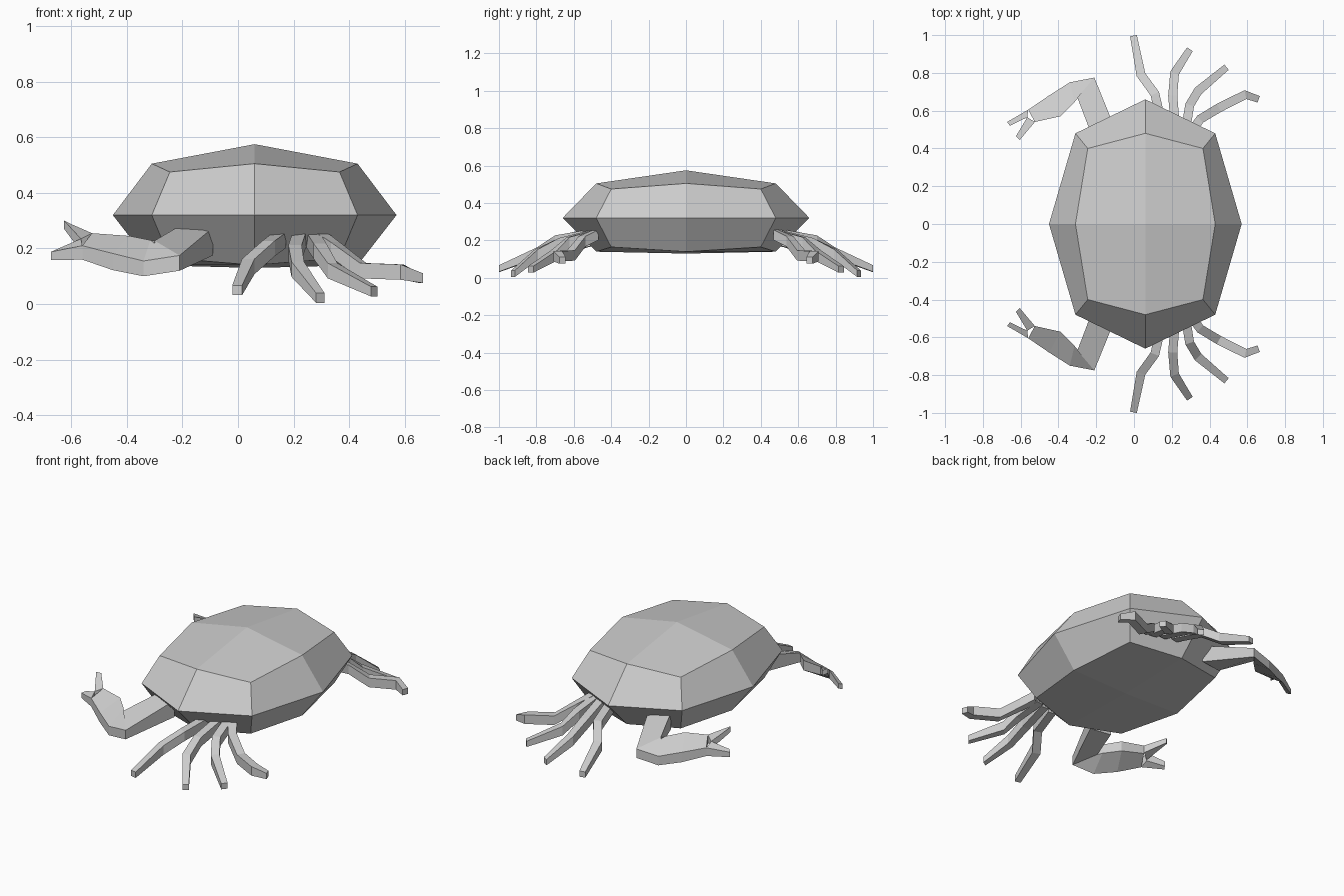
import bpy, bmesh
from mathutils import Vector

if "Cube" in bpy.data.objects:
    bpy.data.objects.remove(bpy.data.objects["Cube"])


def finish(bm, name, mirror=False):
    bmesh.ops.recalc_face_normals(bm, faces=bm.faces)
    mesh = bpy.data.meshes.new(name)
    bm.to_mesh(mesh)
    bm.free()
    obj = bpy.data.objects.new(name, mesh)
    bpy.context.collection.objects.link(obj)
    if mirror:
        mod = obj.modifiers.new("other_side", 'MIRROR')
        mod.use_axis = (False, True, False)
        mod.use_mirror_merge = False
    return obj


def strip(bm, sections):
    """Loft four-sided sections: (top edge point, top edge point, thickness)."""
    rings = []
    for a, b, t in sections:
        a, b, down = Vector(a), Vector(b), Vector((0, 0, -t))
        rings.append([bm.verts.new(p) for p in (a, b, b + down, a + down)])
    for r, s in zip(rings, rings[1:]):
        for i in range(4):
            j = (i + 1) % 4
            bm.faces.new((r[i], r[j], s[j], s[i]))
    bm.faces.new(rings[0])
    bm.faces.new(rings[-1])


# Shell: once-divided cube rounded into a squashed 26-point dome
bm = bmesh.new()
bmesh.ops.create_cube(bm, size=2)
bmesh.ops.subdivide_edges(bm, edges=bm.edges[:], cuts=1, use_grid_fill=True)
for v in bm.verts:
    x, y, z = (round(c) for c in v.co)
    n = abs(x) + abs(y)
    if z == 0:
        rx, ry, h = (0.37, 0.48, 0.32) if n == 2 else (0.51, 0.66, 0.32)
    else:
        rx, ry = (0.305, 0.40) if n == 2 else (0.37, 0.48)
        h = ((0.575, 0.505, 0.475) if z > 0 else (0.13, 0.14, 0.165))[n]
    v.co = (0.06 + x * rx, y * ry, h)
finish(bm, "shell")

# Claws: bent arm, broad palm and two fingers
bm = bmesh.new()
fork = (-0.565, 0.565, 0.235)
outer = (-0.56, 0.605, 0.21)
inner = (-0.525, 0.54, 0.255)
strip(bm, [((-0.09, 0.48, 0.275), (-0.22, 0.46, 0.275), 0.10),
           ((-0.21, 0.775, 0.175), (-0.30, 0.67, 0.228), 0.055),
           ((-0.34, 0.75, 0.155), (-0.315, 0.645, 0.23), 0.055),
           ((-0.45, 0.68, 0.182), (-0.39, 0.57, 0.245), 0.06),
           (outer, inner, 0.05)])
strip(bm, [(outer, fork, 0.05),
           ((-0.672, 0.54, 0.188), (-0.657, 0.52, 0.195), 0.03)])
strip(bm, [(fork, inner, 0.045),
           ((-0.625, 0.465, 0.30), (-0.605, 0.445, 0.29), 0.03)])
finish(bm, "claw", True)

# Walking legs: centre line points from the shell outwards
legs = [
    [(0.15, 0.52, 0.23), (0.11, 0.69, 0.20), (0.037, 0.79, 0.135), (-0.003, 0.997, 0.05)],
    [(0.22, 0.50, 0.23), (0.205, 0.68, 0.185), (0.215, 0.80, 0.125), (0.296, 0.925, 0.022)],
    [(0.27, 0.48, 0.23), (0.295, 0.63, 0.19), (0.34, 0.705, 0.12), (0.49, 0.83, 0.045)],
    [(0.30, 0.48, 0.23), (0.35, 0.555, 0.195), (0.45, 0.615, 0.12), (0.59, 0.685, 0.115),
     (0.66, 0.66, 0.093)],
]
for k, path in enumerate(legs, 1):
    bm = bmesh.new()
    pts = [Vector(p) for p in path]
    sections = []
    for i, p in enumerate(pts):
        d = pts[min(i + 1, len(pts) - 1)] - pts[max(i - 1, 0)]
        end = i == len(pts) - 1
        side = Vector((-d.y, d.x, 0)).normalized() * (0.018 if end else 0.024)
        t = 0.035 if end else 0.055
        up = Vector((0, 0, t / 2))
        sections.append((p + side + up, p - side + up, t))
    strip(bm, sections)
    finish(bm, f"leg_{k}", True)
